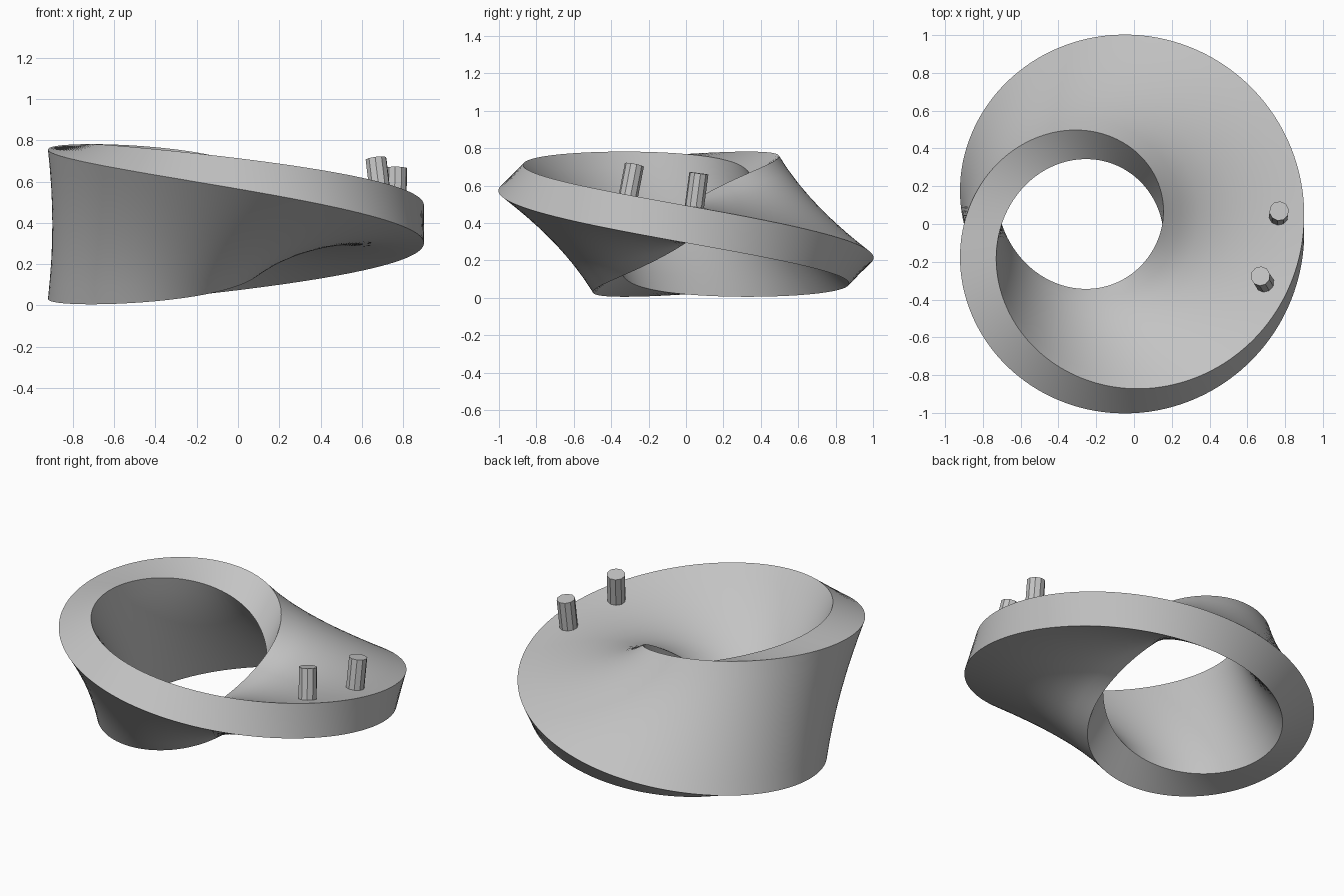
import bpy
import bmesh
from math import sin, cos, pi, atan2, hypot
from mathutils import Vector

cube = bpy.data.objects.get("Cube")
if cube:
    bpy.data.objects.remove(cube)

RADIUS = 0.6625                         # centre line of the band
CENTRE = Vector((-0.1375, 0, 0.394))
HALF_W, HALF_T = 0.375, 0.1             # half width and half thickness
SEGMENTS, STRIPS = 180, 8

grey = bpy.data.materials.new("light_grey")
grey.use_nodes = True
grey.diffuse_color = (0.55, 0.55, 0.55, 1)
grey.node_tree.nodes["Principled BSDF"].inputs["Base Color"].default_value = grey.diffuse_color


def band_point(theta, a, b):
    """Point at angle theta, a across the width and b through the thickness."""
    tilt = -theta / 2
    r = RADIUS + a * cos(tilt) - b * sin(tilt)
    z = a * sin(tilt) + b * cos(tilt)
    return CENTRE + Vector((r * cos(theta), r * sin(theta), z))


# Twisted band: a rectangle swept round a circle with half a turn
steps = [HALF_W * (1 - 2 * i / STRIPS) for i in range(STRIPS + 1)]
profile = [(a, HALF_T) for a in steps] + [(-a, -HALF_T) for a in steps]
count = len(profile)

bm = bmesh.new()
rings = []
for s in range(SEGMENTS):
    theta = -pi + 2 * pi * s / SEGMENTS
    rings.append([bm.verts.new(band_point(theta, a, b)) for a, b in profile])
# The half turn brings each corner round to the opposite one
rings.append(rings[0][count // 2:] + rings[0][:count // 2])
for r0, r1 in zip(rings, rings[1:]):
    for i in range(count):
        j = (i + 1) % count
        bm.faces.new((r0[i], r0[j], r1[j], r1[i]))
bmesh.ops.recalc_face_normals(bm, faces=bm.faces)
mesh = bpy.data.meshes.new("twisted_band")
bm.to_mesh(mesh)
bm.free()
band = bpy.data.objects.new("twisted_band", mesh)
bpy.context.collection.objects.link(band)
mesh.materials.append(grey)
bpy.ops.object.select_all(action='DESELECT')
band.select_set(True)
bpy.context.view_layer.objects.active = band
bpy.ops.object.shade_smooth_by_angle(angle=pi / 6)


# Pegs standing square to the upper face of the band
def add_peg(name, x, y, height=0.18, sunk=0.03):
    dx, dy = x - CENTRE.x, y - CENTRE.y
    theta = atan2(dy, dx)
    tilt = -theta / 2
    a = (hypot(dx, dy) - RADIUS + HALF_T * sin(tilt)) / cos(tilt)
    base = band_point(theta, a, HALF_T)
    e = 0.001
    along = band_point(theta + e, a, HALF_T) - base
    across = band_point(theta, a + e, HALF_T) - base
    normal = across.cross(along).normalized()
    bpy.ops.mesh.primitive_cylinder_add(
        vertices=10, radius=0.052, depth=height + sunk,
        location=base + normal * (height - sunk) / 2,
        rotation=normal.to_track_quat('Z', 'Y').to_euler())
    peg = bpy.context.object
    peg.name = name
    peg.data.materials.append(grey)


add_peg("front_peg", 0.69, -0.31)
add_peg("side_peg", 0.765, 0.045)
